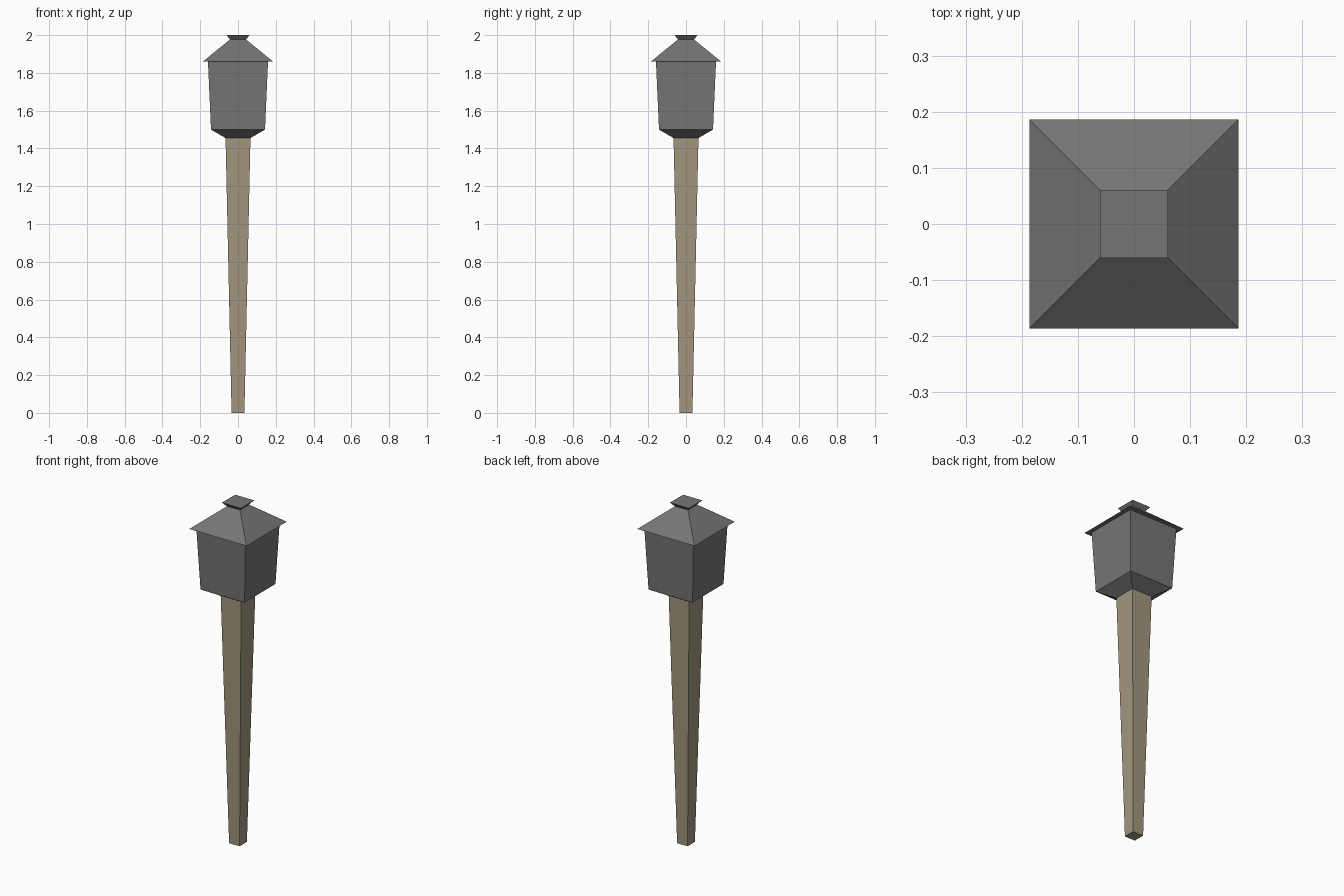
import bpy, bmesh

if "Cube" in bpy.data.objects:
    bpy.data.objects.remove(bpy.data.objects["Cube"])


def material(name, rgb):
    m = bpy.data.materials.new(name)
    m.diffuse_color = (*rgb, 1)
    m.use_nodes = True
    m.node_tree.nodes["Principled BSDF"].inputs["Base Color"].default_value = m.diffuse_color
    return m


def square_loft(name, profile, mat):
    """Stack square rings given as (half width, z), closed at both ends."""
    bm = bmesh.new()
    rings = [[bm.verts.new((sx * r, sy * r, z))
              for sx, sy in ((-1, -1), (1, -1), (1, 1), (-1, 1))]
             for r, z in profile]
    for a, b in zip(rings, rings[1:]):
        for i in range(4):
            j = (i + 1) % 4
            bm.faces.new((a[i], a[j], b[j], b[i]))
    bm.faces.new(rings[0][::-1])
    bm.faces.new(rings[-1])
    bmesh.ops.recalc_face_normals(bm, faces=bm.faces[:])
    mesh = bpy.data.meshes.new(name)
    bm.to_mesh(mesh)
    bm.free()
    mesh.materials.append(mat)
    obj = bpy.data.objects.new(name, mesh)
    bpy.context.collection.objects.link(obj)
    return obj


metal = material("dark_grey_metal", (0.18, 0.18, 0.18))
wood = material("tan_wood", (0.36, 0.31, 0.21))

# Tapered post, wider at the top
square_loft("post", [(0.034, 0), (0.066, 1.455)], wood)
# Lantern housing with chamfered base
square_loft("lantern_body", [(0.066, 1.455), (0.143, 1.50), (0.159, 1.86)], metal)
# Overhanging roof
square_loft("roof", [(0.186, 1.86), (0.042, 1.977)], metal)
# Flared cap on the roof
square_loft("cap", [(0.042, 1.977), (0.061, 2.0)], metal)
